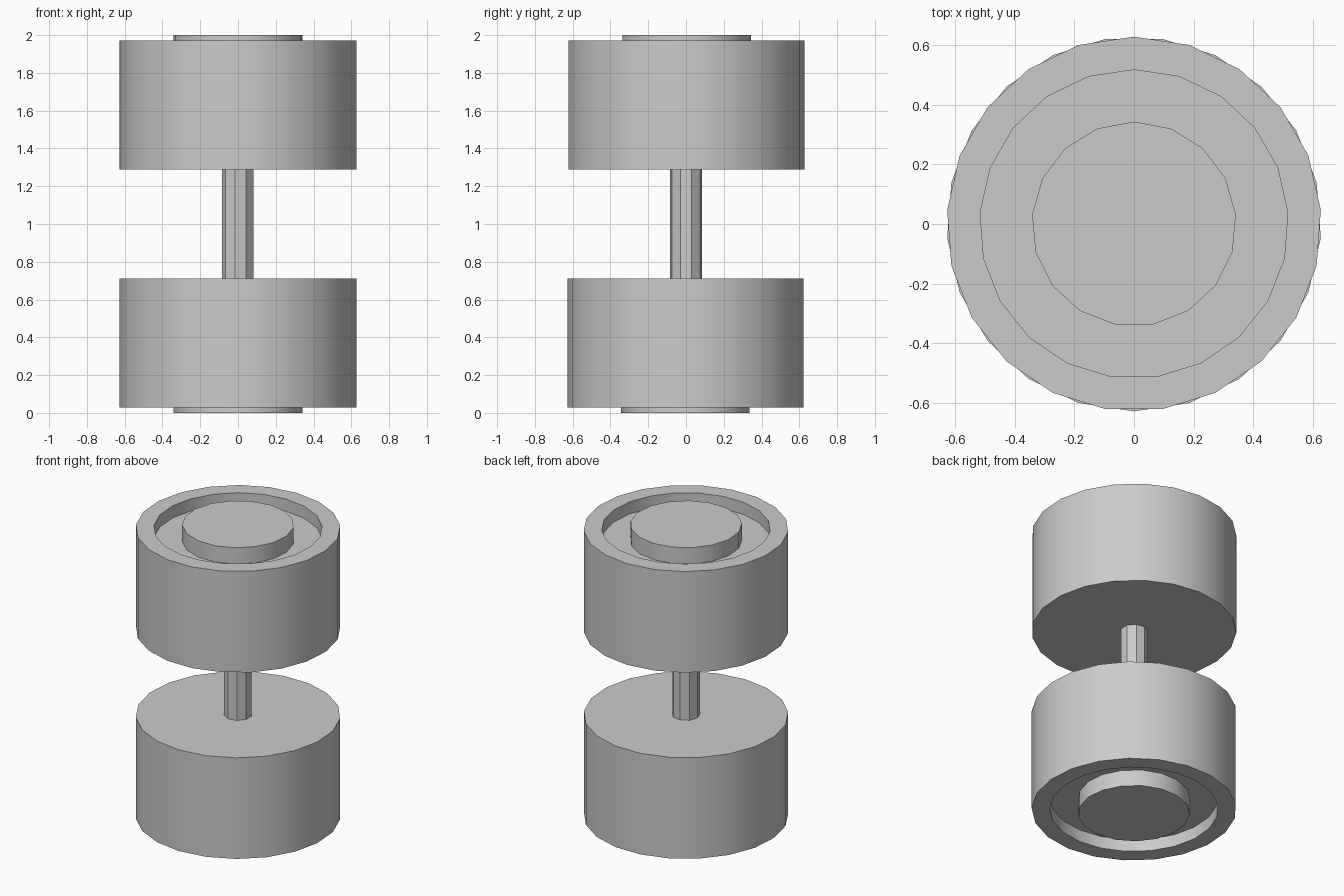
import bpy
import bmesh
from math import cos, sin, tau, pi, radians

cube = bpy.data.objects.get("Cube")
if cube:
    bpy.data.objects.remove(cube, do_unlink=True)

grey = bpy.data.materials.new("plain grey")
grey.use_nodes = True
colour = (0.6, 0.6, 0.6, 1)
grey.diffuse_color = colour
grey.node_tree.nodes["Principled BSDF"].inputs["Base Color"].default_value = colour


def lathe(name, profile, sides, start, flip=False):
    """Spin a (radius, height) profile around z; cap both ends."""
    bm = bmesh.new()
    rings = []
    for r, z in profile:
        angles = [start + tau * i / sides for i in range(sides)]
        rings.append([bm.verts.new((r * cos(a), r * sin(a), z)) for a in angles])
    for low, high in zip(rings, rings[1:]):
        for i in range(sides):
            j = (i + 1) % sides
            bm.faces.new((low[i], low[j], high[j], high[i]))
    bm.faces.new(rings[0][::-1])
    bm.faces.new(rings[-1])
    # The lower set is the upper set turned over about the x axis
    if flip:
        for v in bm.verts:
            v.co.y, v.co.z = -v.co.y, 2 - v.co.z
    bmesh.ops.recalc_face_normals(bm, faces=bm.faces)
    mesh = bpy.data.meshes.new(name)
    bm.to_mesh(mesh)
    bm.free()
    mesh.materials.append(grey)
    obj = bpy.data.objects.new(name, mesh)
    bpy.context.collection.objects.link(obj)
    bpy.ops.object.select_all(action='DESELECT')
    obj.select_set(True)
    bpy.context.view_layer.objects.active = obj
    bpy.ops.object.shade_smooth_by_angle(angle=radians(30))
    return obj


# Wheel heights, shared by both ends
inner_z, rim_z, floor_z, hub_z = 1.288, 1.972, 1.89, 2.0
wheel = [(0.628, inner_z), (0.628, rim_z), (0.517, rim_z), (0.517, floor_z)]
hub = [(0.343, floor_z), (0.343, hub_z)]

for prefix, flip in (("upper", False), ("lower", True)):
    lathe(prefix + "_wheel", wheel, 21, pi / 2, flip)
    lathe(prefix + "_hub", hub, 17, pi / 2, flip)

# Nine-sided axle joining the wheels
lathe("axle", [(0.086, 2 - inner_z), (0.086, inner_z)], 9, pi)
